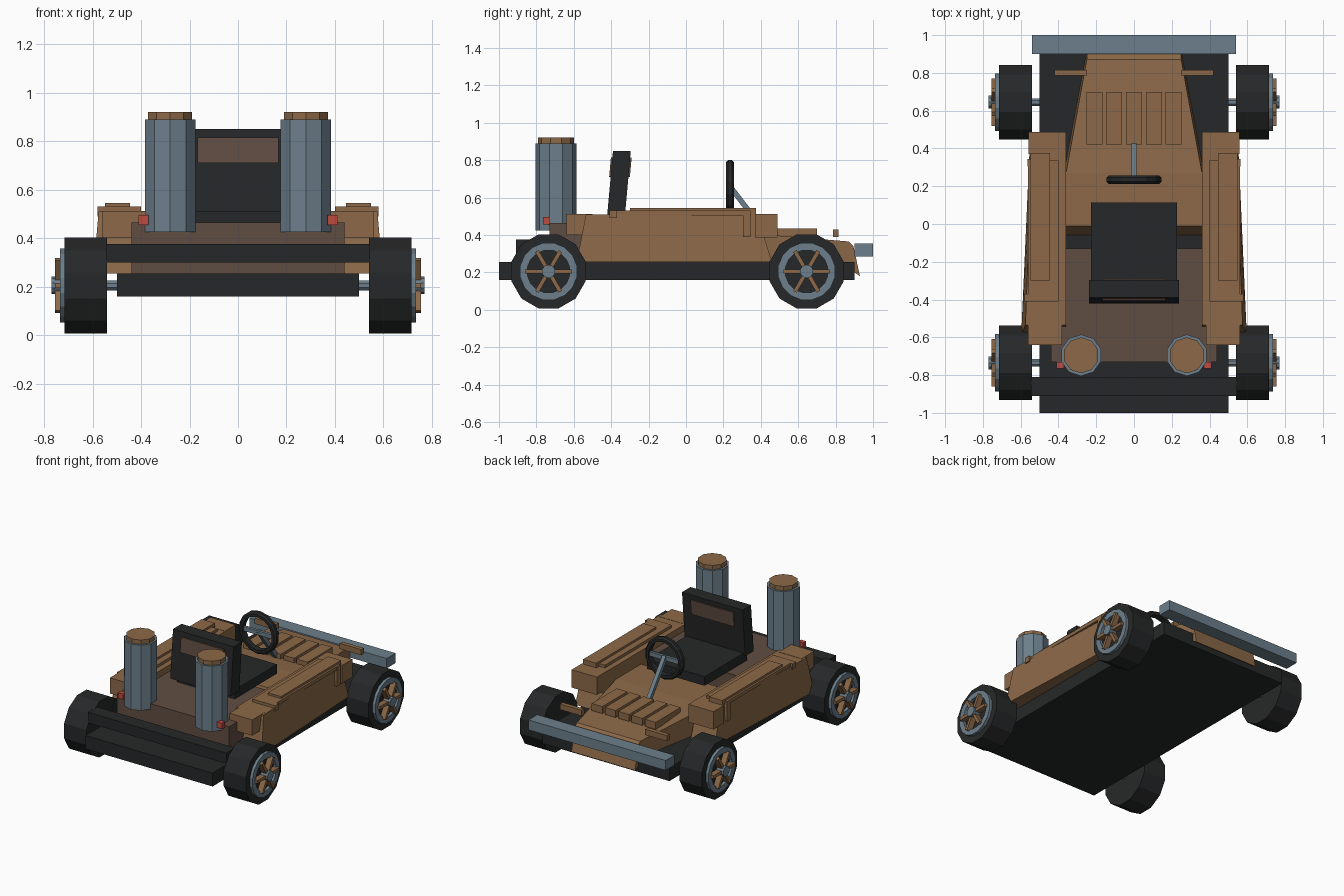
import bpy, bmesh, math
from mathutils import Matrix, Vector

if "Cube" in bpy.data.objects:
    bpy.data.objects.remove(bpy.data.objects["Cube"])


def material(name, rgb):
    m = bpy.data.materials.new(name)
    lin = [(c / 255 / 12.92 if c < 10 else ((c / 255 + 0.055) / 1.055) ** 2.4) for c in rgb]
    m.diffuse_color = (*lin, 1)
    m.use_nodes = True
    m.node_tree.nodes["Principled BSDF"].inputs["Base Color"].default_value = m.diffuse_color
    return m


TAN = material("tan wood", (140, 105, 72))
BROWN = material("dark brown", (96, 77, 66))
BLACK = material("black rubber", (38, 39, 40))
STEEL = material("blue grey steel", (108, 127, 139))
RED = material("red lamp", (190, 75, 65))


def finish(name, bm, mat):
    bmesh.ops.recalc_face_normals(bm, faces=bm.faces)
    me = bpy.data.meshes.new(name)
    bm.to_mesh(me)
    bm.free()
    me.materials.append(mat)
    ob = bpy.data.objects.new(name, me)
    bpy.context.collection.objects.link(ob)
    return ob


def loft(name, rings, mat, closed=False):
    """Skin between rings of points; cap the ends unless closed."""
    bm = bmesh.new()
    vs = [[bm.verts.new(p) for p in r] for r in rings]
    n = len(rings[0])
    for k in range(len(rings) if closed else len(rings) - 1):
        a, b = vs[k], vs[(k + 1) % len(vs)]
        for i in range(n):
            j = (i + 1) % n
            bm.faces.new((a[i], a[j], b[j], b[i]))
    if not closed:
        bm.faces.new(vs[0])
        bm.faces.new(vs[-1])
    return finish(name, bm, mat)


def box(name, x, y, z, mat):
    ring = [(x[0], y[0]), (x[1], y[0]), (x[1], y[1]), (x[0], y[1])]
    return loft(name, [[(*p, h) for p in ring] for h in z], mat)


def sbox(name, s, x, y, z, mat):
    return box(name, sorted((s * x[0], s * x[1])), y, z, mat)


def rod(name, a, b, r, n, mat):
    """Cylinder from a to b with one face turned down."""
    a, b = Vector(a), Vector(b)
    d = (b - a).normalized()
    u = d.cross(Vector((0, 0, 1)))
    u = u.normalized() if u.length > 0.01 else Vector((1, 0, 0))
    v = d.cross(u)
    angs = [2 * math.pi * (i + 0.5) / n for i in range(n)]
    return loft(name, [[p + r * (u * math.cos(t) + v * math.sin(t)) for t in angs] for p in (a, b)], mat)


def hoop(name, c, axis, profile, n, mat):
    """Ring around the x or y axis; profile holds (radius, offset) pairs."""
    rings = []
    for i in range(n):
        t = 2 * math.pi * (i + 0.5) / n
        ring = []
        for r, o in profile:
            p, q = r * math.cos(t), r * math.sin(t)
            ring.append(Vector(c) + (Vector((o, p, q)) if axis == "x" else Vector((p, o, q))))
        rings.append(ring)
    return loft(name, rings, mat, True)


# Chassis and bumpers
box("chassis", (-.5, .5), (-1, .9), (.16, .255), BLACK)
box("rear_bumper", (-.545, .545), (-.91, -.81), (.3, .375), BLACK)
box("front_bumper", (-.54, .54), (.9, 1), (.285, .355), STEEL)

# Rear deck and tapered hood
box("rear_deck", (-.44, .44), (-.73, -.13), (.255, .465), BROWN)
loft("hood", [
    [(-.365, y0, z0), (.365, y0, z0), (.36, y1, z1), (-.36, y1, z1)]
    for y0, z0, y1, z1 in [(-.06, .25, -.01, .415)]] + [
    [(-.365, .3, .25), (.365, .3, .25), (.36, .27, .415), (-.36, .27, .415)],
    [(-.26, .87, .22), (.26, .87, .22), (.25, .87, .365), (-.25, .87, .365)],
    [(-.25, .93, .18), (.25, .93, .18), (.25, .895, .34), (-.25, .895, .34)]], TAN)
for i in range(5):
    x = (i - 2) * .105
    box("hood_slat", (x - .042, x + .042), (.42, .7), (.385, .435), TAN)

# Seat
box("seat_cushion", (-.227, .227), (-.36, .115), (.465, .53), BLACK)


def slab(name, w, y, z, mat):
    lean = .09
    loft(name, [[(-w, y[0] + lean * (h - .52), h), (w, y[0] + lean * (h - .52), h),
                 (w, y[1] + lean * (h - .52), h), (-w, y[1] + lean * (h - .52), h)] for h in z], mat)


slab("seat_back", .238, (-.42, -.325), (.51, .85), BLACK)
slab("seat_back_panel", .168, (-.428, -.317), (.71, .815), BROWN)

# Steering
hoop("steering_wheel", (0, .235, .65), "y",
     [(.15, -.01), (.15, .01), (.138, .022), (.118, .022), (.118, -.022), (.138, -.022)], 14, BLACK)
box("steering_crossbar", (-.13, .13), (.225, .245), (.635, .665), STEEL)
rod("steering_column", (0, .235, .66), (0, .43, .405), .02, 4, STEEL)

for s in (-1, 1):
    # Side pods: lower body flaring to the rear, with top trim
    loft("side_pod", [
        [(s * .36, -.585, .255), (s * .597, -.585, .255), (s * .55, .46, .255), (s * .36, .46, .255)],
        [(s * .36, -.535, .51), (s * .575, -.535, .51), (s * .54, .38, .51), (s * .36, .38, .51)]], TAN)
    sbox("pod_rear_block", s, (.38, .56), (-.64, -.5), (.4, .512), TAN)
    sbox("pod_front_block", s, (.36, .558), (.37, .488), (.385, .512), TAN)
    sbox("pod_top_plate", s, (.4, .562), (-.37, .34), (.505, .53), TAN)
    sbox("pod_top_rail", s, (.445, .548), (-.3, .375), (.505, .545), TAN)
    sbox("pod_rear_strap", s, (.4, .58), (-.41, -.37), (.49, .53), TAN)
    sbox("pod_front_strap", s, (.5, .565), (.305, .345), (.39, .53), TAN)
    sbox("hood_tab", s, (.25, .42), (.785, .815), (.39, .43), TAN)

    # Exhaust drums and lamps
    rod("drum", (s * .28, -.695, .425), (s * .28, -.695, .89), .11, 10, STEEL)
    rod("drum_lid", (s * .28, -.695, .885), (s * .28, -.695, .92), .095, 10, TAN)
    sbox("tail_lamp", s, (.37, .41), (-.765, -.73), (.455, .495), RED)

    # Wheels with rim, spokes and hub
    for y in (-.735, .645):
        c = Vector((s * .715, y, .205))
        rod("tyre", (s * .54, y, .205), c, .205, 12, BLACK)
        hoop("wheel_rim", c, "x", [(.155, 0), (.155, s * .02), (.115, s * .02), (.115, 0)], 16, STEEL)
        rod("hub", c, c + Vector((s * .055, 0, 0)), .036, 10, STEEL)
        for k in range(6):
            rot = Matrix.Rotation(math.pi / 3 * k + math.pi / 6, 4, "X")
            spoke = sbox("spoke", s, (0, .04), (-.011, .011), (.025, .125), TAN)
            spoke.data.transform(Matrix.Translation(c) @ rot)

for y in (-.735, .645):
    rod("axle", (-.76, y, .205), (.76, y, .205), .022, 8, STEEL)
